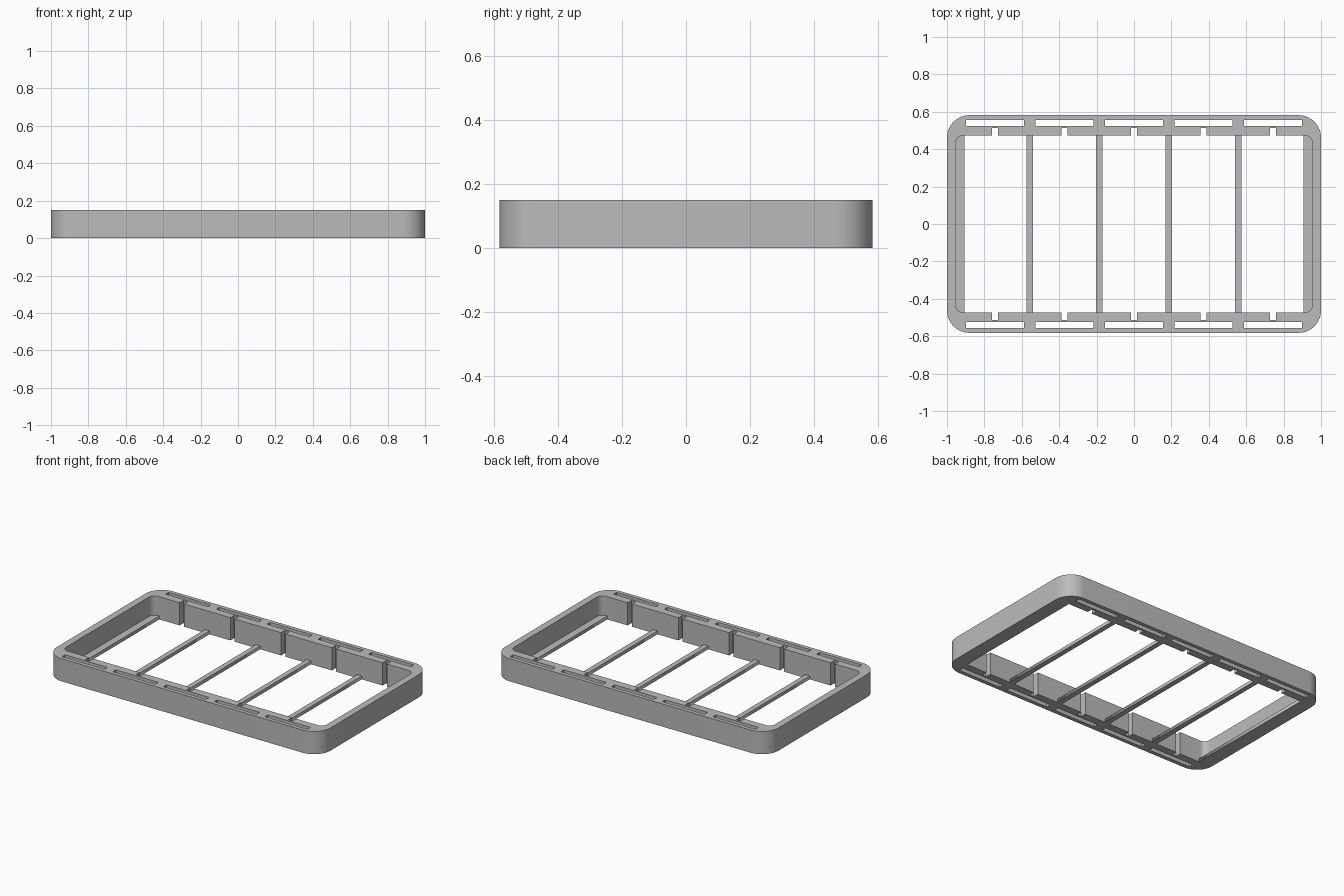
import bpy, bmesh
from math import cos, sin, pi, radians

HEIGHT = 0.15
PITCH = 0.371                     # spacing of slots, notches and bars
OUT_X, OUT_Y = 1.0, 0.582
IN_X, IN_Y = 0.954, 0.473

cube = bpy.data.objects.get("Cube")
if cube:
    bpy.data.objects.remove(cube, do_unlink=True)

grey = bpy.data.materials.new("plain grey")
grey.use_nodes = True
colour = (0.5, 0.5, 0.5, 1)
grey.diffuse_color = colour
grey.node_tree.nodes["Principled BSDF"].inputs["Base Color"].default_value = colour


def arc(cx, cy, r, quarter, steps=12):
    """Quarter circle, counter-clockwise, starting at the given quadrant."""
    return [(cx + r * cos((quarter + i / steps) * pi / 2),
             cy + r * sin((quarter + i / steps) * pi / 2)) for i in range(steps + 1)]


def notched_side(sign):
    """Notches along one long inner wall, in counter-clockwise order."""
    half, deep = 0.016, 0.512
    pts = []
    for k in range(-2, 3):
        x = -sign * k * PITCH
        a, b = x + sign * half, x - sign * half
        pts += [(a, sign * IN_Y), (a, sign * deep), (b, sign * deep), (b, sign * IN_Y)]
    return pts


def rounded(hx, hy, r, top=(), bottom=()):
    """Rounded rectangle with optional extra points on its long sides."""
    x, y = hx - r, hy - r
    return (arc(x, y, r, 0) + list(top) + arc(-x, y, r, 1)
            + arc(-x, -y, r, 2) + list(bottom) + arc(x, -y, r, 3))


def rectangle(x0, x1, y0, y1):
    return [(x0, y0), (x1, y0), (x1, y1), (x0, y1)]


def extruded(name, outlines, height):
    """Filled flat profile with holes, raised from the ground."""
    curve = bpy.data.curves.new(name + "_profile", "CURVE")
    curve.dimensions = "2D"
    curve.fill_mode = "BOTH"
    curve.extrude = height / 2
    for pts in outlines:
        spline = curve.splines.new("POLY")
        spline.points.add(len(pts) - 1)
        for p, (x, y) in zip(spline.points, pts):
            p.co = (x, y, height / 2, 1)
        spline.use_cyclic_u = True
    temp = bpy.data.objects.new(name + "_profile", curve)
    bpy.context.collection.objects.link(temp)
    bpy.context.view_layer.update()
    mesh = bpy.data.meshes.new_from_object(
        temp.evaluated_get(bpy.context.evaluated_depsgraph_get()))
    bpy.data.objects.remove(temp, do_unlink=True)
    bm = bmesh.new()
    bm.from_mesh(mesh)
    for v in bm.verts:            # bring the profile down onto the ground
        v.co.z = height if v.co.z > height * 0.6 else 0 if v.co.z < height * 0.4 else v.co.z
    bmesh.ops.remove_doubles(bm, verts=bm.verts, dist=0.0001)
    bmesh.ops.recalc_face_normals(bm, faces=bm.faces)
    bm.to_mesh(mesh)
    bm.free()
    low = min(v.co.z for v in mesh.vertices)
    for v in mesh.vertices:
        v.co.z -= low
    mesh.name = name
    mesh.materials.clear()
    mesh.materials.append(grey)
    obj = bpy.data.objects.new(name, mesh)
    bpy.context.collection.objects.link(obj)
    return obj


# Frame with rounded corners, notched inner walls and long through slots
outlines = [rounded(OUT_X, OUT_Y, 0.12),
            rounded(IN_X, IN_Y, 0.04, notched_side(1), notched_side(-1))]
for k in range(-2, 3):
    for s in (-1, 1):
        ys = sorted((s * 0.525, s * 0.556))
        outlines.append(rectangle(k * PITCH - 0.155, k * PITCH + 0.155, *ys))
frame = extruded("frame", outlines, HEIGHT)
bpy.ops.object.select_all(action="DESELECT")
frame.select_set(True)
bpy.context.view_layer.objects.active = frame
bpy.ops.object.shade_smooth_by_angle(angle=radians(30))

# Thin cross bars along the floor, and a ledge at each end wall
BAR_H = 0.022
for i, k in enumerate((-1.5, -0.5, 0.5, 1.5)):
    x = k * PITCH
    extruded(f"cross_bar_{i + 1}",
             [rectangle(x - 0.017, x + 0.017, -IN_Y - 0.004, IN_Y + 0.004)], BAR_H)
for side, s in (("left", 1), ("right", -1)):
    xs = sorted((s * 0.906, s * (IN_X + 0.004)))
    extruded(f"end_ledge_{side}", [rectangle(*xs, -IN_Y - 0.004, IN_Y + 0.004)], BAR_H)
